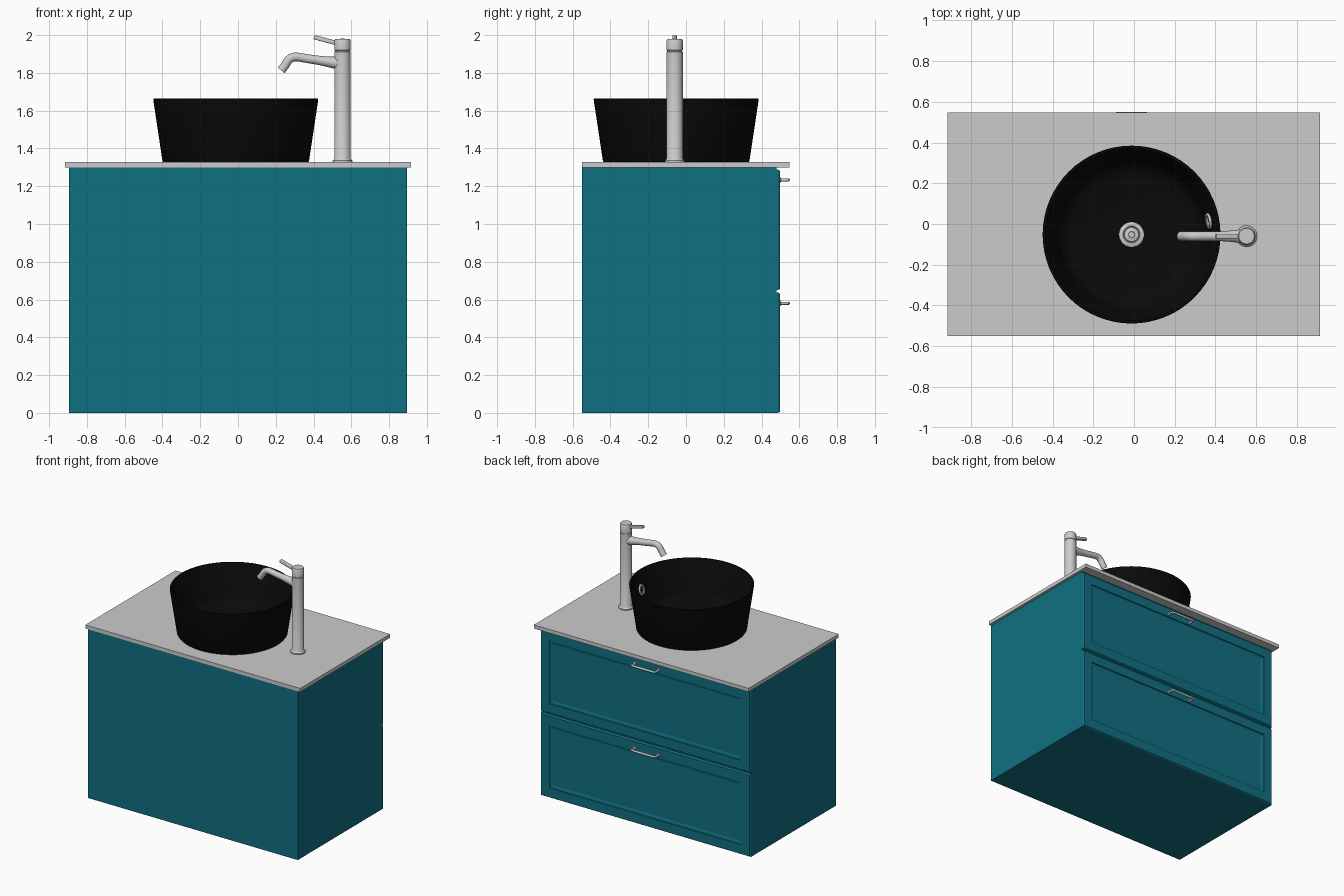
import bpy, bmesh, math
from mathutils import Vector, Matrix

if "Cube" in bpy.data.objects:
    bpy.data.objects.remove(bpy.data.objects["Cube"])


def material(name, color):
    m = bpy.data.materials.new(name)
    m.diffuse_color = (*color, 1)
    m.use_nodes = True
    m.node_tree.nodes["Principled BSDF"].inputs["Base Color"].default_value = m.diffuse_color
    return m


TEAL = material("teal_paint", (0.005, 0.16, 0.22))
BLACK = material("black_ceramic", (0.003, 0.003, 0.003))


def add(name, bm, mat=None, smooth=False):
    bmesh.ops.recalc_face_normals(bm, faces=bm.faces[:])
    me = bpy.data.meshes.new(name)
    bm.to_mesh(me)
    bm.free()
    ob = bpy.data.objects.new(name, me)
    bpy.context.collection.objects.link(ob)
    if mat:
        me.materials.append(mat)
    if smooth:
        bpy.ops.object.select_all(action='DESELECT')
        ob.select_set(True)
        bpy.context.view_layer.objects.active = ob
        bpy.ops.object.shade_smooth_by_angle(angle=math.radians(35))
    return ob


def box_bm(lo, hi):
    lo, hi = Vector(lo), Vector(hi)
    bm = bmesh.new()
    bmesh.ops.create_cube(bm, size=1, matrix=Matrix.Translation((lo + hi) / 2)
                          @ Matrix.Diagonal((*(hi - lo), 1)))
    return bm


def lathe(name, profile, matrix, mat=None, steps=48):
    bm = bmesh.new()
    vs = [bm.verts.new((r, 0, z)) for r, z in profile]
    es = [bm.edges.new(p) for p in zip(vs, vs[1:])]
    bmesh.ops.spin(bm, geom=vs + es, cent=(0, 0, 0), axis=(0, 0, 1),
                   angle=math.tau, steps=steps, use_duplicate=False)
    bmesh.ops.remove_doubles(bm, verts=bm.verts[:], dist=1e-5)
    bm.transform(matrix)
    return add(name, bm, mat, True)


def tube(name, points, radius):
    # points are (x, y, z, radius factor)
    cu = bpy.data.curves.new(name, 'CURVE')
    cu.dimensions = '3D'
    cu.bevel_depth = radius
    cu.bevel_resolution = 6
    cu.resolution_u = 8
    cu.use_fill_caps = True
    sp = cu.splines.new('NURBS')
    sp.points.add(len(points) - 1)
    for p, (x, y, z, r) in zip(sp.points, points):
        p.co = (x, y, z, 1)
        p.radius = r
    sp.order_u = 3
    sp.use_endpoint_u = True
    ob = bpy.data.objects.new(name, cu)
    bpy.context.collection.objects.link(ob)
    return ob


# Cabinet body and countertop
add("cabinet_body", box_bm((-.895, -.55, 0), (.895, .48, 1.3)), TEAL)
add("countertop", box_bm((-.917, -.55, 1.3), (.915, .547, 1.328)))


# Drawer fronts: chamfered edge, flat frame, recessed panel
def drawer(name, z0, z1):
    bm = box_bm((-.895, .48, z0), (.895, .487, z1))
    face = max(bm.faces, key=lambda f: f.calc_center_median().y)
    for width, move in ((.009, .01), (.1, 0), (.004, -.006), (.03, -.006)):
        bmesh.ops.inset_region(bm, faces=[face], thickness=width, depth=0)
        bmesh.ops.translate(bm, verts=face.verts[:], vec=(0, move, 0))
    add(name, bm, TEAL)


# Bow handles with round wall plates
def handle(name, z):
    cx, y = -.012, .495
    tube(name + "_bar", [(cx - .1, y, z, 1), (cx - .1, y + .025, z, 1),
                         (cx - .1, .541, z, 1), (cx - .07, .541, z, 1.1),
                         (cx, .541, z, 1.2), (cx + .07, .541, z, 1.1),
                         (cx + .1, .541, z, 1), (cx + .1, y + .025, z, 1),
                         (cx + .1, y, z, 1)], .0075)
    for i, s in enumerate((-1, 1)):
        lathe(f"{name}_plate_{i}", [(0, 0), (.014, 0), (.014, .005), (.009, .009), (0, .009)],
              Matrix.Translation((cx + s * .1, y, z)) @ Matrix.Rotation(-math.pi / 2, 4, 'X'),
              steps=20)


for label, z0, z1, hz in (("lower", 0, .637, .58), ("upper", .65, 1.288, 1.233)):
    drawer(label + "_drawer_front", z0, z1)
    handle(label + "_handle", hz)

# Vessel basin
BX, BY = -.012, -.052
lathe("basin", [(0, 1.328), (.384, 1.328), (.388, 1.334), (.437, 1.66), (.434, 1.664),
                (.424, 1.664), (.420, 1.658), (.362, 1.44), (.350, 1.41), (.325, 1.388),
                (.28, 1.375), (0, 1.366)], Matrix.Translation((BX, BY, 0)), BLACK, 64)

# Drain and overflow ring
lathe("drain", [(0, 0), (.062, 0), (.061, .008), (.054, .012), (.042, .012), (.038, .006),
                (.034, .014), (.016, .018), (.014, .014), (0, .014)],
      Matrix.Translation((BX, BY, 1.364)))
ang = math.radians(10)
ring_m = (Matrix.Translation((BX, BY, 0)) @ Matrix.Rotation(ang, 4, 'Z')
          @ Matrix.Translation((.391, 0, 1.54)) @ Matrix.Rotation(math.radians(-75), 4, 'Y'))
lathe("overflow_ring", [(.022, 0), (.022, .01), (.026, .014), (.036, .014), (.04, .008),
                        (.04, -.003), (.022, -.003), (.022, 0)], ring_m, steps=32)

# Faucet column with cap joint
FX, FY = .553, -.06
lathe("faucet_column", [(0, 0), (.052, 0), (.052, .008), (.046, .013), (.043, .018),
                        (.043, .583), (.040, .585), (.040, .590), (.043, .592),
                        (.043, .642), (.038, .652), (0, .653)],
      Matrix.Translation((FX, FY, 1.328)))

# Spout, flared at the column and bent down at the tip
tube("faucet_spout", [(.55, FY, 1.85, 1.6), (.50, FY, 1.855, 1.3), (.44, FY, 1.865, 1.05),
                      (.36, FY, 1.876, 1), (.30, FY, 1.888, 1), (.268, FY, 1.872, 1),
                      (.250, FY, 1.84, 1), (.229, FY, 1.813, 1)], .023)

# Lever
lever = box_bm((-.075, -.012, -.0115), (.075, .012, .0115))
bmesh.ops.bevel(lever, geom=lever.edges[:], offset=.005, segments=3, profile=.5,
                affect='EDGES')
lever.transform(Matrix.Translation((.475, FY, 1.970)) @ Matrix.Rotation(math.radians(15), 4, 'Y'))
add("faucet_lever", lever, None, True)
